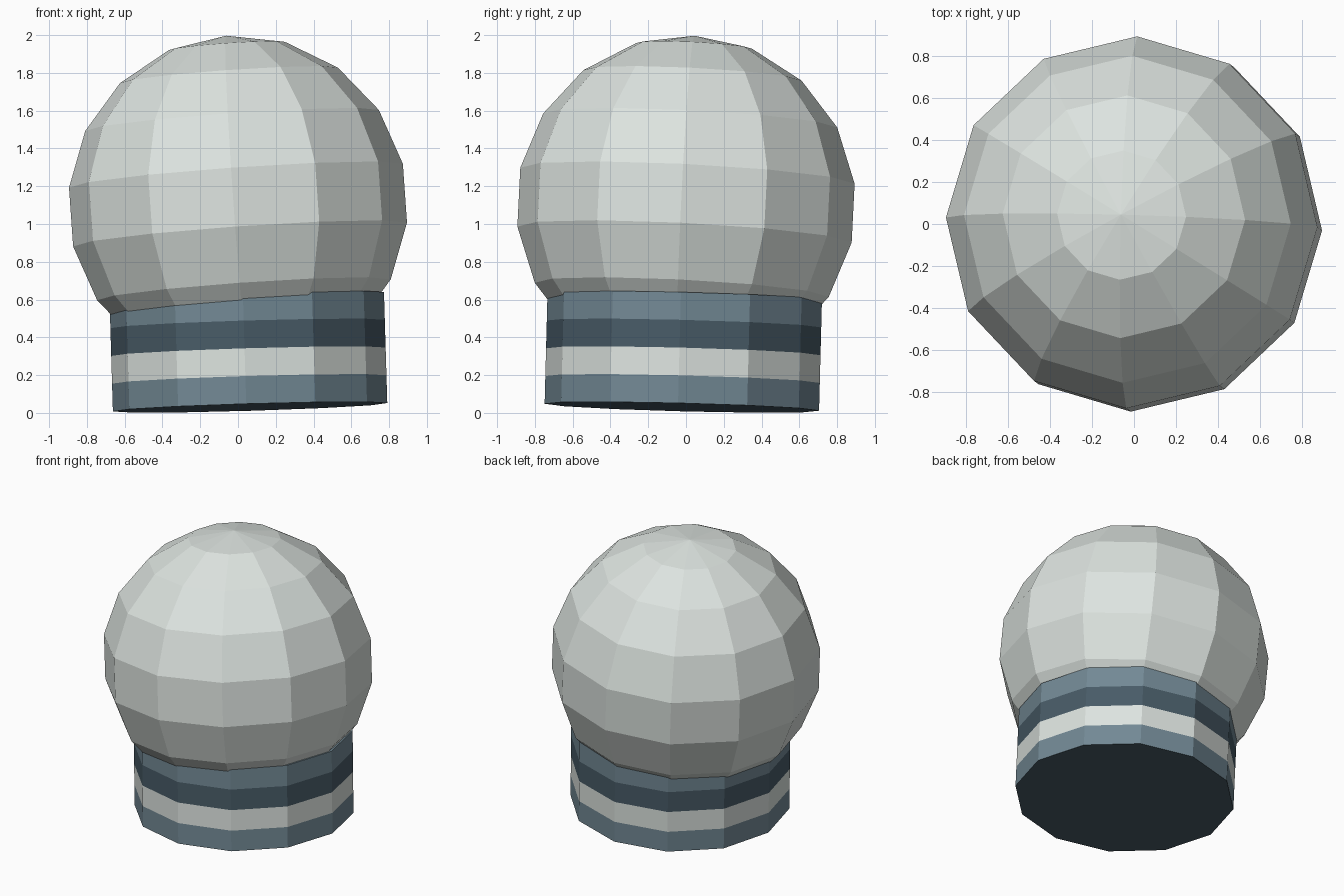
import bpy
import bmesh
import math
from mathutils import Matrix, Vector

cube = bpy.data.objects.get("Cube")
if cube:
    bpy.data.objects.remove(cube, do_unlink=True)


def material(name, rgb):
    mat = bpy.data.materials.new(name)
    mat.use_nodes = True
    mat.diffuse_color = (*rgb, 1)
    mat.node_tree.nodes["Principled BSDF"].inputs["Base Color"].default_value = (*rgb, 1)
    return mat


white = material("soft white", (0.72, 0.77, 0.74))
blue = material("slate blue", (0.17, 0.25, 0.30))
navy = material("dark slate", (0.065, 0.105, 0.135))

SIDES = 12
TWIST = math.radians(-1.6)


def leaning(center, lean):
    """Place a part so its axis points along lean."""
    tilt = Vector((0, 0, 1)).rotation_difference(Vector(lean)).to_matrix().to_4x4()
    return Matrix.Translation(center) @ tilt @ Matrix.Rotation(TWIST, 4, "Z")


def finish(name, bm, mats, matrix):
    bmesh.ops.recalc_face_normals(bm, faces=bm.faces)
    mesh = bpy.data.meshes.new(name)
    bm.to_mesh(mesh)
    bm.free()
    for mat in mats:
        mesh.materials.append(mat)
    obj = bpy.data.objects.new(name, mesh)
    obj.matrix_world = matrix
    bpy.context.collection.objects.link(obj)
    return obj


# Faceted ball, leaning slightly to one side
bm = bmesh.new()
bmesh.ops.create_uvsphere(bm, u_segments=SIDES, v_segments=9, radius=0.9)
finish("ball", bm, [white], leaning((0, 0, 1.1), (-0.07, 0.05, 1)))

# Striped collar: stacked rings closed at both ends
RADIUS, BAND = 0.727, 0.147
bm = bmesh.new()
rings = []
for level in range(5):
    ring = bmesh.ops.create_circle(bm, segments=SIDES, radius=RADIUS,
                                   matrix=Matrix.Translation((0, 0, level * BAND)))
    rings.append(ring["verts"])
for level, (low, high) in enumerate(zip(rings, rings[1:])):
    for i in range(SIDES):
        j = (i + 1) % SIDES
        face = bm.faces.new((low[i], low[j], high[j], high[i]))
        face.material_index = (0, 1, 2, 0)[level]
bm.faces.new(rings[0]).material_index = 2
bm.faces.new(rings[-1]).material_index = 0
finish("collar", bm, [blue, white, navy], leaning((0.064, -0.022, 0.03), (-0.03, 0.026, 1)))
